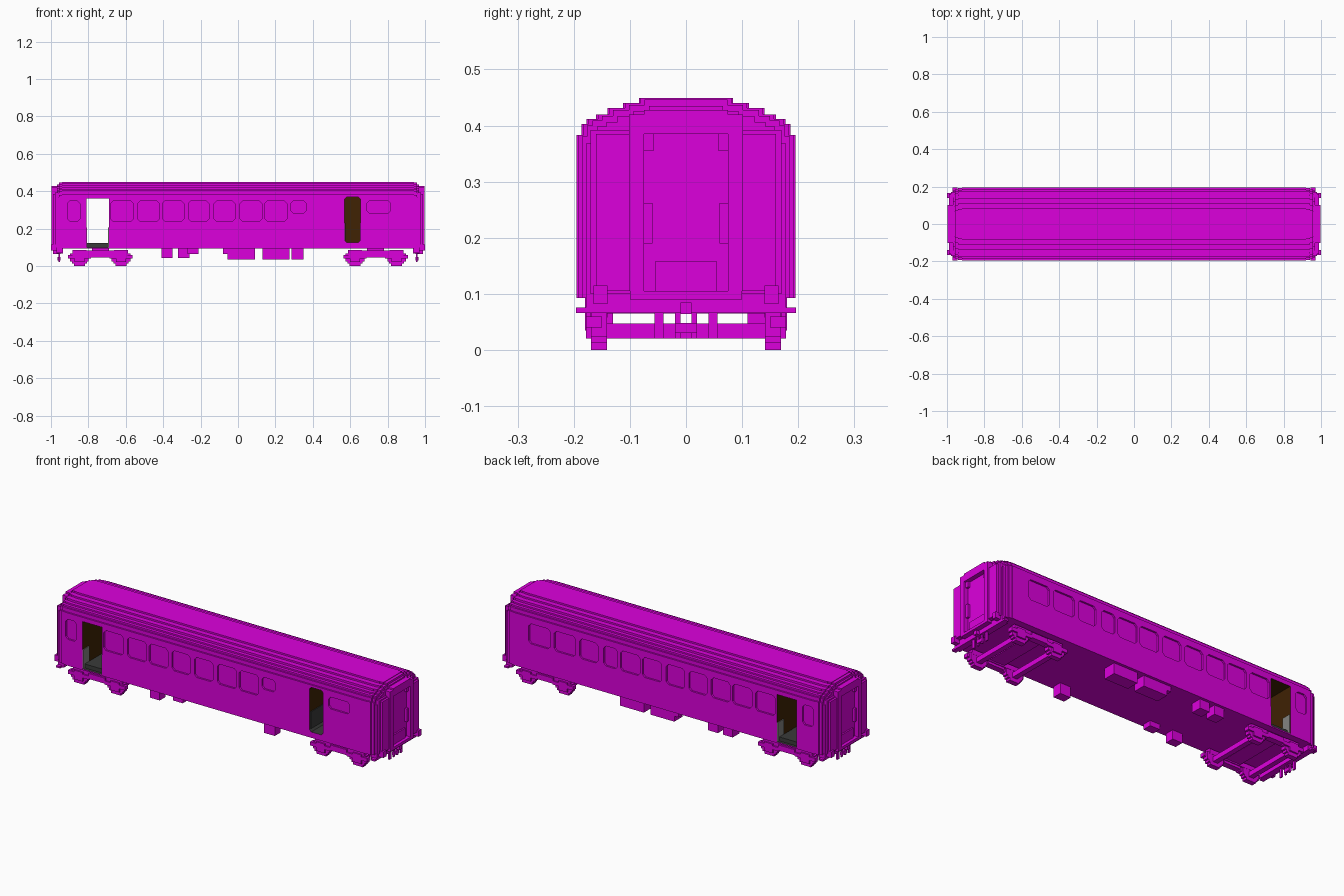
import bpy, bmesh, math
from mathutils import Vector

if "Cube" in bpy.data.objects:
    bpy.data.objects.remove(bpy.data.objects["Cube"])


def material(name, rgb):
    m = bpy.data.materials.new(name)
    m.use_nodes = True
    m.diffuse_color = (*rgb, 1)
    m.node_tree.nodes["Principled BSDF"].inputs["Base Color"].default_value = (*rgb, 1)
    return m


MAGENTA = material("magenta", (0.72, 0.0, 0.72))
BROWN = material("dark brown", (0.05, 0.016, 0.001))
DARK = material("dark grey", (0.042, 0.044, 0.042))
GREY = material("mid grey", (0.23, 0.23, 0.22))


def finish(bm, name, mat):
    bmesh.ops.recalc_face_normals(bm, faces=bm.faces)
    me = bpy.data.meshes.new(name)
    bm.to_mesh(me)
    bm.free()
    me.materials.append(mat)
    ob = bpy.data.objects.new(name, me)
    bpy.context.scene.collection.objects.link(ob)
    return ob


def add_box(bm, x0, x1, y0, y1, z0, z1):
    verts = bmesh.ops.create_cube(bm, size=1)["verts"]
    lo, hi = Vector((x0, y0, z0)), Vector((x1, y1, z1))
    for v in verts:
        v.co = Vector((lo[i] + (v.co[i] + 0.5) * (hi[i] - lo[i]) for i in range(3)))


def boxes(name, specs, mat=MAGENTA):
    bm = bmesh.new()
    for s in specs:
        add_box(bm, *s)
    return finish(bm, name, mat)


def add_prism(bm, pts, offset):
    f = bm.faces.new([bm.verts.new(p) for p in pts])
    ext = bmesh.ops.extrude_face_region(bm, geom=[f])["geom"]
    bmesh.ops.translate(bm, vec=offset, verts=[g for g in ext if isinstance(g, bmesh.types.BMVert)])


def add_opening(bm, x0, x1, z0, z1, y0, y1, c):
    """Prism along y with clipped corners."""
    pts = [(x0 + c, z0), (x1 - c, z0), (x1, z0 + c), (x1, z1 - c),
           (x1 - c, z1), (x0 + c, z1), (x0, z1 - c), (x0, z0 + c)]
    add_prism(bm, [(x, y0, z) for x, z in pts], (0, y1 - y0, 0))


# Stepped cross-section: half width, top of that step
STEPS = [(0.195, 0.383), (0.186, 0.403), (0.177, 0.412), (0.16, 0.42),
         (0.14, 0.431), (0.112, 0.44), (0.084, 0.449)]


def body_section(name, x0, x1, inset, drop):
    half, z = [], 0.093
    for w, top in STEPS:
        w = w - inset
        half += [(w, z), (w, top - drop)]
        z = top - drop
    pts = [(x0, y, z) for y, z in half] + [(x0, -y, z) for y, z in reversed(half)]
    bm = bmesh.new()
    add_prism(bm, pts, (x1 - x0, 0, 0))
    return finish(bm, name, MAGENTA)


# Main body
body = body_section("body", -0.92, 0.92, 0, 0)

# Window recesses and doorways
DOOR_A, DOOR_B = (-0.81, -0.69), (0.57, 0.655)
main = [(-0.68, -0.56), (-0.537, -0.42), (-0.404, -0.29), (-0.265, -0.155),
        (-0.128, -0.016), (0.011, 0.128), (0.144, 0.262)]
both = [(a, b, 0.238) for a, b in main] + [(-0.912, -0.845, 0.238)]
front = both + [(0.281, 0.364, 0.283), (0.687, 0.816, 0.283)]
back = both + [(0.281, 0.364, 0.238), (0.4, 0.51, 0.238), (0.535, 0.665, 0.238), (0.69, 0.82, 0.238)]
bm = bmesh.new()
for side, windows in ((-1, front), (1, back)):
    for a, b, z0 in windows:
        add_opening(bm, a, b, z0, 0.348, side * 0.185, side * 0.3, 0.014)
add_box(bm, *DOOR_A, -0.3, 0.3, 0.1, 0.36)
add_opening(bm, *DOOR_B, 0.125, 0.37, -0.3, 0.15, 0.012)
cutter = finish(bm, "opening_cutter", MAGENTA)
cutter.hide_render = True
mod = body.modifiers.new("openings", "BOOLEAN")
mod.operation, mod.solver, mod.object = "DIFFERENCE", "EXACT", cutter
bpy.context.view_layer.objects.active = body
bpy.ops.object.modifier_apply(modifier=mod.name)
bpy.data.objects.remove(cutter)

# Colour the vestibule interiors: brown walls, dark floor
body.data.materials.clear()
for m in (MAGENTA, BROWN, DARK):
    body.data.materials.append(m)
for p in body.data.polygons:
    c = p.center
    inside = any(a - 0.002 < c.x < b + 0.002 for a, b in (DOOR_A, DOOR_B))
    if inside and abs(c.y) < 0.17 and 0.098 < c.z < 0.372:
        p.material_index = 2 if p.normal.z > 0.5 else 1
    else:
        p.material_index = 0

# Lower wall panels, vestibule floor and side door lining
panels = []
for s in (-1, 1):
    y0, y1 = sorted((s * 0.14, s * 0.193))
    panels += [(-0.81, -0.806, y0, y1, 0.1, 0.205), (-0.694, -0.69, y0, y1, 0.1, 0.205)]
boxes("vestibule_lower_panels", panels, GREY)
boxes("vestibule_floor", [(-0.806, -0.694, -0.18, 0.18, 0.1, 0.122)], DARK)
boxes("side_door_lower_panels", [(0.57, 0.574, -0.187, 0.148, 0.137, 0.23),
                                 (0.651, 0.655, -0.187, 0.148, 0.137, 0.23)], DARK)


def mirrored_x(specs, s):
    return [(*sorted((s * a, s * b)), *rest) for a, b, *rest in specs]


def both_y(x0, x1, y0, y1, z0, z1):
    return [(x0, x1, y0, y1, z0, z1), (x0, x1, -y1, -y0, z0, z1)]


for s, end in ((-1, "right"), (1, "left")):
    # Rounded-in body ends, stepped
    for i, (a, b, inset, drop) in enumerate([(0.92, 0.94, 0.003, 0.0), (0.94, 0.957, 0.01, 0.003),
                                             (0.957, 0.968, 0.018, 0.014)]):
        x0, x1 = sorted((s * a, s * b))
        body_section(f"{end}_end_step_{i + 1}", x0, x1, inset, drop)

    # Corner posts and gangway surround
    boxes(end + "_corner_posts", mirrored_x(
        both_y(0.96, 0.978, 0.1, 0.17, 0.1, 0.392)
        + both_y(0.96, 0.99, 0.1, 0.16, 0.105, 0.385), s))
    boxes(end + "_gangway_frame", mirrored_x(
        both_y(0.96, 0.997, 0.075, 0.102, 0.105, 0.42)
        + [(0.96, 0.997, -0.075, 0.075, 0.385, 0.428), (0.96, 0.997, -0.1, 0.1, 0.09, 0.105)], s))
    boxes(end + "_end_door", mirrored_x(
        [(0.96, 0.972, -0.075, 0.075, 0.105, 0.385), (0.97, 0.98, -0.055, 0.055, 0.105, 0.158)]
        + both_y(0.97, 0.985, 0.06, 0.075, 0.19, 0.262)
        + both_y(0.97, 0.985, 0.058, 0.075, 0.355, 0.385), s))

    # Buffer beam, buffers, hoses and coupler
    boxes(end + "_buffer_beam", mirrored_x(
        [(0.935, 0.97, -0.178, 0.178, 0.066, 0.1)]
        + both_y(0.965, 1.0, 0.14, 0.165, 0.082, 0.115)
        + both_y(0.945, 0.97, 0.178, 0.196, 0.066, 0.076), s))
    boxes(end + "_hoses", mirrored_x(
        both_y(0.953, 0.961, 0.04, 0.056, 0.02, 0.07)
        + both_y(0.953, 0.961, 0.01, 0.02, 0.02, 0.07), s))
    boxes(end + "_coupler", mirrored_x(
        [(0.95, 0.99, -0.01, 0.01, 0.064, 0.085), (0.95, 0.964, -0.02, 0.02, 0.03, 0.048)], s))

    # Bogie: side frames, stepped wheels, axle boxes and axles
    frame = both_y(0.59, 0.885, 0.14, 0.17, 0.058, 0.083)
    frame += both_y(0.685, 0.785, 0.145, 0.178, 0.045, 0.075)
    frame += [(0.69, 0.78, -0.15, 0.15, 0.065, 0.094)]
    wheels, axles = [], []
    for x in (0.625, 0.848):
        for half, z0, z1 in ((0.03, 0, 0.012), (0.04, 0.012, 0.024), (0.05, 0.024, 0.066), (0.038, 0.066, 0.085)):
            wheels += both_y(x - half, x + half, 0.141, 0.169, z0, z1)
        frame += both_y(x - 0.026, x + 0.026, 0.165, 0.178, 0.02, 0.07)
        frame += both_y(x - 0.062, x + 0.062, 0.15, 0.178, 0.04, 0.06)
        axles += [(x - 0.014, x + 0.014, -0.142, 0.142, 0.02, 0.047)]
    boxes(end + "_bogie_frame", mirrored_x(frame, s))
    boxes(end + "_wheels", mirrored_x(wheels, s))
    boxes(end + "_axles", mirrored_x(axles, s))

# Underfloor equipment
boxes("front_equipment_boxes", [(-0.41, -0.35, -0.18, -0.13, 0.043, 0.094),
                                (-0.27, -0.21, -0.18, -0.13, 0.065, 0.094),
                                (0.285, 0.35, -0.18, -0.13, 0.035, 0.094)])
boxes("back_equipment_boxes", [(-0.41, -0.35, 0.12, 0.18, 0.043, 0.094),
                               (-0.32, -0.26, 0.12, 0.18, 0.043, 0.094),
                               (-0.08, 0.09, 0.11, 0.18, 0.065, 0.094),
                               (-0.055, 0.09, 0.11, 0.18, 0.035, 0.065),
                               (0.13, 0.275, 0.11, 0.18, 0.035, 0.094)])
